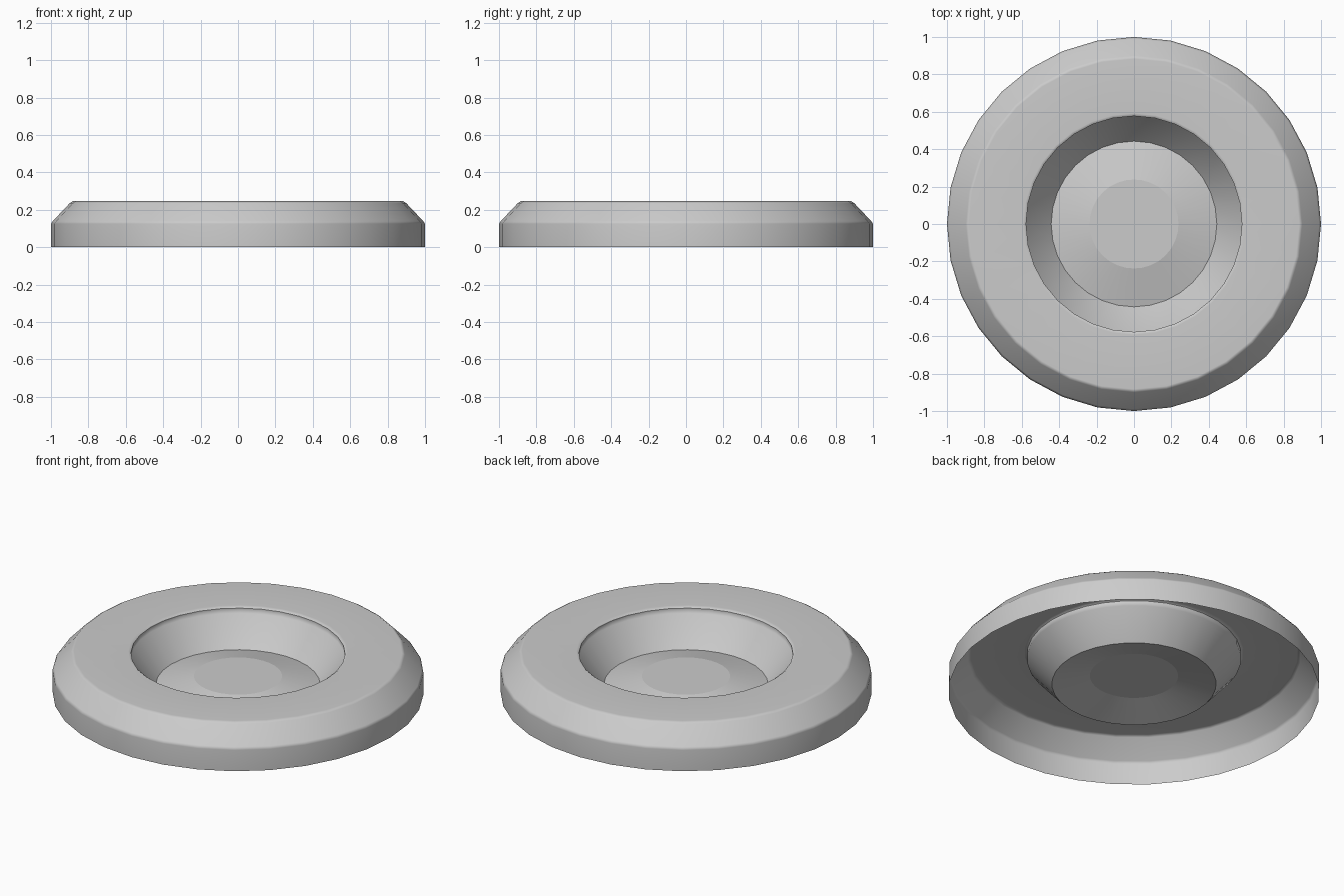
import bpy, bmesh
from math import cos, sin, pi, radians

if "Cube" in bpy.data.objects:
    bpy.data.objects.remove(bpy.data.objects["Cube"], do_unlink=True)

SIDES = 32

# Plain grey material
grey = bpy.data.materials.new("light grey")
grey.use_nodes = True
colour = (0.6, 0.6, 0.6, 1)
grey.diffuse_color = colour
grey.node_tree.nodes["Principled BSDF"].inputs["Base Color"].default_value = colour


def lathe(name, profile, cap=False):
    """Turn a (radius, height) profile around z, from the outside inwards."""
    bm = bmesh.new()
    rings = []
    for r, z in profile:
        angles = [2 * pi * k / SIDES for k in range(SIDES)]
        rings.append([bm.verts.new((r * cos(a), r * sin(a), z)) for a in angles])
    for a, b in zip(rings, rings[1:]):
        for k in range(SIDES):
            n = (k + 1) % SIDES
            bm.faces.new((a[k], a[n], b[n], b[k]))
    if cap:
        centre = bm.faces.new(rings[-1])
        for edge in centre.edges:
            edge.smooth = False
    mesh = bpy.data.meshes.new(name)
    bm.to_mesh(mesh)
    bm.free()
    mesh.materials.append(grey)
    obj = bpy.data.objects.new(name, mesh)
    bpy.context.collection.objects.link(obj)
    bpy.ops.object.select_all(action='DESELECT')
    obj.select_set(True)
    bpy.context.view_layer.objects.active = obj
    bpy.ops.object.shade_smooth_by_angle(angle=radians(45), keep_sharp_edges=True)
    # Keep the broad faces flat and let only the narrow bevels blend
    weighted = obj.modifiers.new("weighted normals", 'WEIGHTED_NORMAL')
    weighted.keep_sharp = True
    return obj


# Hollow ring: outer wall, chamfer, flat top, rounded lip and sloping well
lathe("ring_body", [
    (1, 0), (1, 0.125), (0.99, 0.14),
    (0.9, 0.235), (0.883, 0.246),
    (0.592, 0.246), (0.577, 0.235), (0.577, 0.205),
    (0.443, 0.05),
])

# Floor of the well, rising to a flat raised centre
lathe("well_floor", [(0.443, 0.05), (0.238, 0.1)], cap=True)
